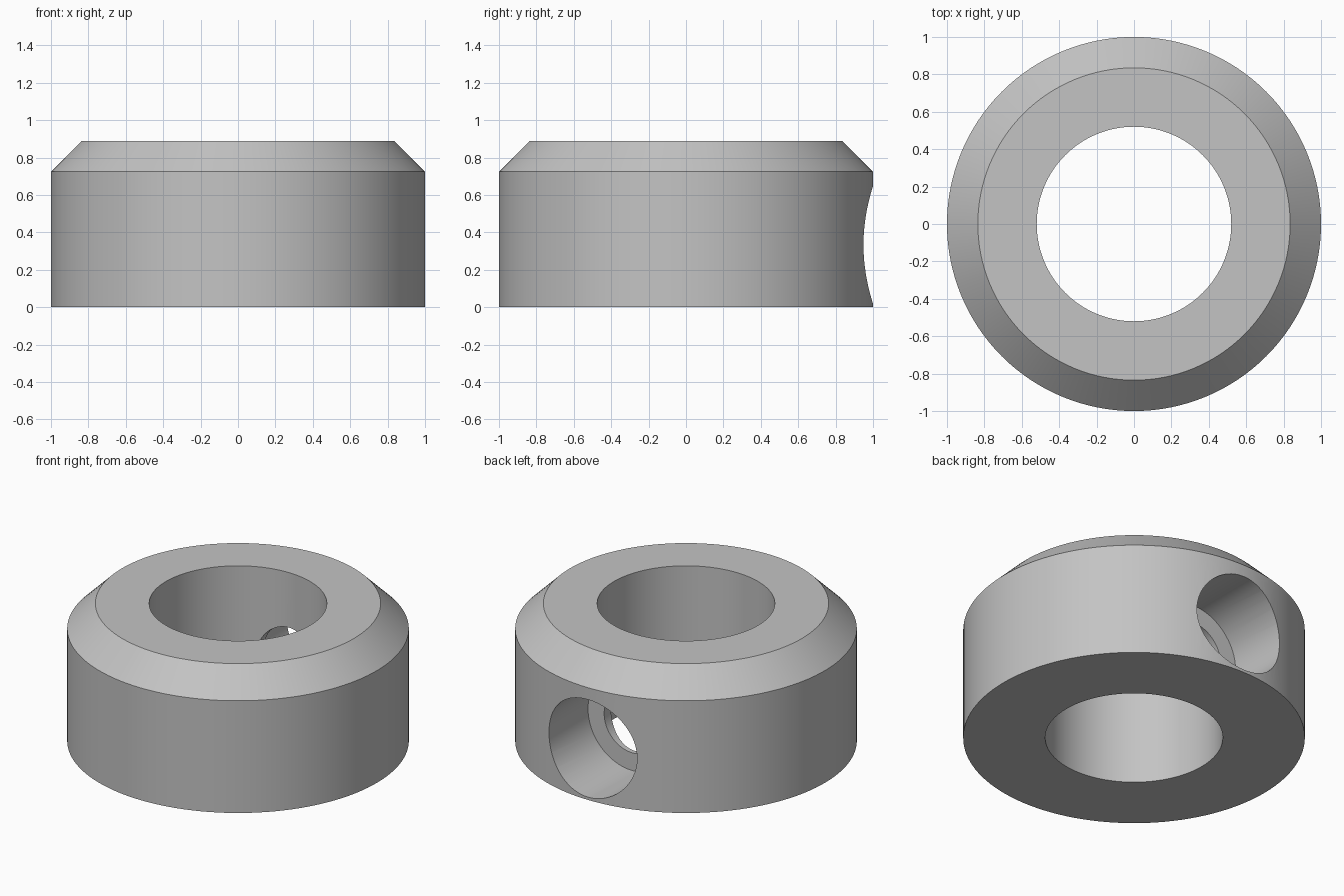
import bpy
import bmesh
from math import radians, tau
from mathutils import Matrix

if "Cube" in bpy.data.objects:
    bpy.data.objects.remove(bpy.data.objects["Cube"], do_unlink=True)

# Single plain metal colour
GREY = (0.55, 0.55, 0.55, 1)
metal = bpy.data.materials.new("plain grey metal")
metal.use_nodes = True
metal.diffuse_color = GREY
metal.node_tree.nodes["Principled BSDF"].inputs["Base Color"].default_value = GREY


def lathe(name, profile, segments):
    """Spin a closed (radius, height) profile around z into a solid."""
    bm = bmesh.new()
    verts = [bm.verts.new((r, 0, z)) for r, z in profile]
    edges = [bm.edges.new((a, b)) for a, b in zip(verts, verts[1:] + verts[:1])]
    bmesh.ops.spin(bm, geom=verts + edges, cent=(0, 0, 0), axis=(0, 0, 1),
                   angle=tau, steps=segments)
    bmesh.ops.remove_doubles(bm, verts=bm.verts, dist=1e-4)
    bmesh.ops.recalc_face_normals(bm, faces=bm.faces)
    mesh = bpy.data.meshes.new(name)
    bm.to_mesh(mesh)
    bm.free()
    mesh.materials.append(metal)
    obj = bpy.data.objects.new(name, mesh)
    bpy.context.collection.objects.link(obj)
    return obj


# Chamfered ring with a through bore
BORE, HEIGHT = 0.52, 0.888
collar = lathe("collar", [(BORE, 0), (1, 0), (1, 0.725),
                          (0.835, HEIGHT), (BORE, HEIGHT)], 128)

# Stepped radial screw hole in the back wall
HOLE, SEAT, SEAT_DEPTH = 0.2, 0.315, 0.55
cutter = lathe("screw_hole_cutter", [(0, 0.2), (HOLE, 0.2), (HOLE, SEAT_DEPTH),
                                     (SEAT, SEAT_DEPTH), (SEAT, 1.2), (0, 1.2)], 64)
cutter.data.transform(Matrix.Translation((0, 0, 0.333))
                      @ Matrix.Rotation(radians(-90), 4, 'X'))
cutter.hide_render = True

cut = collar.modifiers.new("screw_hole", 'BOOLEAN')
cut.operation = 'DIFFERENCE'
cut.solver = 'EXACT'
cut.object = cutter

# Bake the cut, drop the cutter and smooth the round walls
bpy.ops.object.select_all(action='DESELECT')
bpy.context.view_layer.objects.active = collar
collar.select_set(True)
bpy.ops.object.modifier_apply(modifier=cut.name)
bpy.data.objects.remove(cutter, do_unlink=True)
bpy.ops.object.shade_smooth_by_angle(angle=radians(25))
